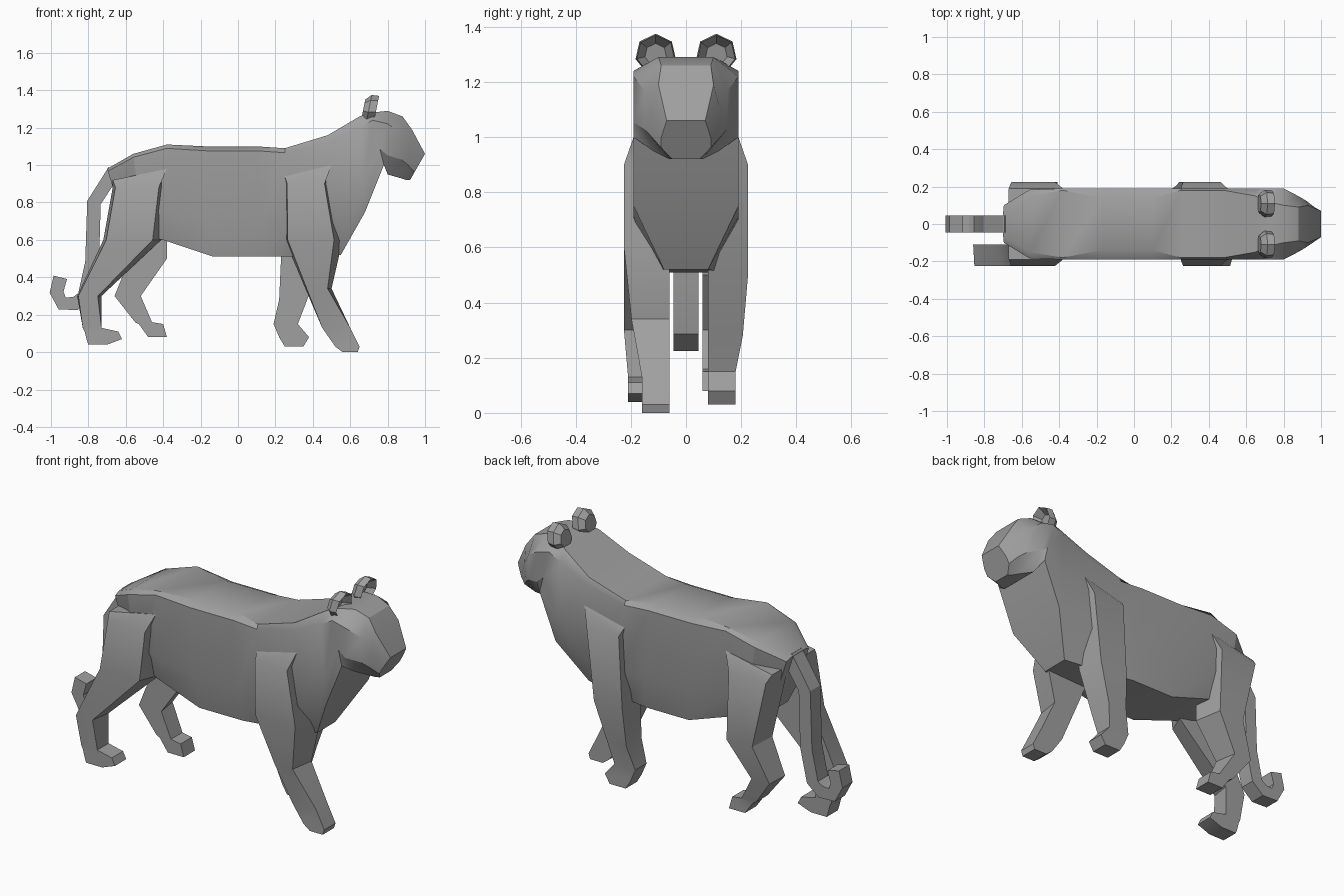
import bpy, bmesh
from math import sin, cos, tau
from mathutils import Vector

cube = bpy.data.objects.get("Cube")
if cube:
    bpy.data.objects.remove(cube)

grey = bpy.data.materials.new("plain grey")
grey.use_nodes = True
colour = (0.35, 0.35, 0.35, 1)
grey.diffuse_color = colour
grey.node_tree.nodes["Principled BSDF"].inputs["Base Color"].default_value = colour

FLANK = 0.19       # half width of the trunk
LEG_OUTER = 0.225  # outer face of the thighs and shoulders


def loft(name, rings):
    """Skin closed rings of equal length, cap both ends, keep sharp edges."""
    bm = bmesh.new()
    loops = [[bm.verts.new(point) for point in ring] for ring in rings]
    for near, far in zip(loops, loops[1:]):
        for i in range(len(near)):
            bm.faces.new((near[i - 1], near[i], far[i], far[i - 1]))
    bm.faces.new(loops[0])
    bm.faces.new(loops[-1])
    bmesh.ops.recalc_face_normals(bm, faces=bm.faces)
    mesh = bpy.data.meshes.new(name)
    bm.to_mesh(mesh)
    bm.free()
    mesh.materials.append(grey)
    part = bpy.data.objects.new(name, mesh)
    bpy.context.collection.objects.link(part)
    bpy.ops.object.select_all(action='DESELECT')
    part.select_set(True)
    bpy.context.view_layer.objects.active = part
    bpy.ops.object.shade_smooth_by_angle(angle=0.5)


def body_ring(back, belly, back_width, belly_width):
    """Tilted ring with a flat back, shoulder edge, flank edge and flat belly."""
    top = Vector((back[0], 0, back[1]))
    bottom = Vector((belly[0], 0, belly[1]))
    x = top.x
    # The flank narrows at the rump and muzzle; the cheek edge sinks forwards
    flank = min(FLANK, 0.1 + (x + 0.7) * 0.6, FLANK - (x - 0.8) * 0.5)
    cheek = 0.04 + 0.4 * max(0, x) ** 4
    half = []
    for width, down in ((back_width, 0), (flank, cheek), (flank, 0.7), (belly_width, 1)):
        half.append(top.lerp(bottom, down) + Vector((0, width, 0)))
    return half + [Vector((p.x, -p.y, p.z)) for p in reversed(half)]


# Trunk, neck and head, from the rump to the muzzle
rump = [
    body_ring((-0.7, 0.98), (-0.6, 0.66), 0.06, 0.05),
    body_ring((-0.56, 1.06), (-0.5, 0.62), 0.15, 0.12),
    body_ring((-0.38, 1.11), (-0.4, 0.6), 0.18, 0.15),
]
waist = [body_ring((x - 0.04, 1.1), (x, 0.51), 0.14, 0.16) for x in (-0.13, 0.14)]
chest = [
    body_ring((0.25, 1.09), (0.3, 0.51), 0.18, 0.13),
    body_ring((0.48, 1.16), (0.55, 0.52), 0.18, 0.08),
    body_ring((0.65, 1.26), (0.68, 0.75), 0.15, FLANK),
]
head = [
    body_ring((0.71, 1.28), (0.78, 1), 0.12, FLANK),
    body_ring((0.8, 1.29), (0.8, 0.95), 0.1, 0.12),
    body_ring((0.88, 1.26), (0.87, 0.93), 0.09, 0.08),
    body_ring((0.93, 1.19), (0.9, 0.92), 0.1, 0.06),
    body_ring((1, 1.06), (0.92, 0.92), 0.07, 0.05),
]
loft("body_and_head", rump + waist + chest + head)


def leg(name, side, inner, sections):
    """Level sections (rear, front, height) from the top of the limb to the sole."""
    rings = []
    for rear, front, z in sections:
        outer = min(LEG_OUTER, inner + 0.1 + max(0, z - 0.15) * 0.2)
        chamfer = (front - rear) * 0.15 if z > 0.2 else 0
        rings.append([(rear, side * inner, z), (front, side * inner, z),
                      (front - chamfer, side * outer, z),
                      (rear + chamfer / 3, side * outer, z)])
    # Sloping cap that runs from the limb up into the flank
    rear, front, z = sections[0]
    cap = [(x, side * y, z + rise) for x, y, rise in (
        (rear, inner, 0.04), (front, inner, 0.1),
        (front, FLANK, 0.1), (rear, FLANK, 0.04))]
    loft(name, [cap] + rings)


shoulder = (0.25, 0.5, 0.9)
leg("right_front_leg", -1, 0.06, [
    shoulder, (0.25, 0.56, 0.6), (0.36, 0.5, 0.34),
    (0.45, 0.6, 0.13), (0.52, 0.65, 0.03), (0.56, 0.64, 0)])
leg("left_front_leg", 1, 0.08, [
    shoulder, (0.23, 0.45, 0.5), (0.22, 0.37, 0.28),
    (0.19, 0.32, 0.15), (0.22, 0.38, 0.08), (0.25, 0.35, 0.03)])

thigh = (-0.67, -0.38, 0.88)
leg("right_hind_leg", -1, 0.11, [
    thigh, (-0.72, -0.41, 0.6), (-0.86, -0.73, 0.3), (-0.83, -0.73, 0.13),
    (-0.82, -0.64, 0.11), (-0.81, -0.62, 0.07), (-0.8, -0.7, 0.04)])
leg("left_hind_leg", 1, 0.06, [
    thigh, (-0.58, -0.38, 0.5), (-0.66, -0.52, 0.3), (-0.55, -0.46, 0.16),
    (-0.53, -0.4, 0.15), (-0.48, -0.38, 0.08)])

# Tail: square tube along a hanging path with a hooked tip
path = [Vector((x, 0, z)) for x, z in (
    (-0.66, 0.97), (-0.77, 0.8), (-0.78, 0.48), (-0.82, 0.3),
    (-0.87, 0.26), (-0.94, 0.26), (-0.97, 0.32), (-0.95, 0.4))]
across = Vector((0, 0.045, 0))
tube = []
for i, point in enumerate(path):
    along = path[min(i + 1, len(path) - 1)] - path[max(i - 1, 0)]
    thick = along.cross(across).normalized() * 0.037
    tube.append([point + across + thick, point + across - thick,
                 point - across - thick, point - across + thick])
loft("tail", tube)


def ear_ring(side, x, radius):
    """Seven-sided ring, leaning slightly forwards at its top."""
    turns = [tau * i / 7 for i in range(7)]
    return [(x + radius * cos(a) / 5, side * (0.11 + radius * sin(a)),
             1.3 + radius * cos(a)) for a in turns]


# Ears: cupped shells, hollow towards the front
for side, label in ((1, "left"), (-1, "right")):
    loft(label + "_ear", [ear_ring(side, x, radius) for x, radius in (
        (0.67, 0.05), (0.7, 0.075), (0.74, 0.07), (0.7, 0.04))])
